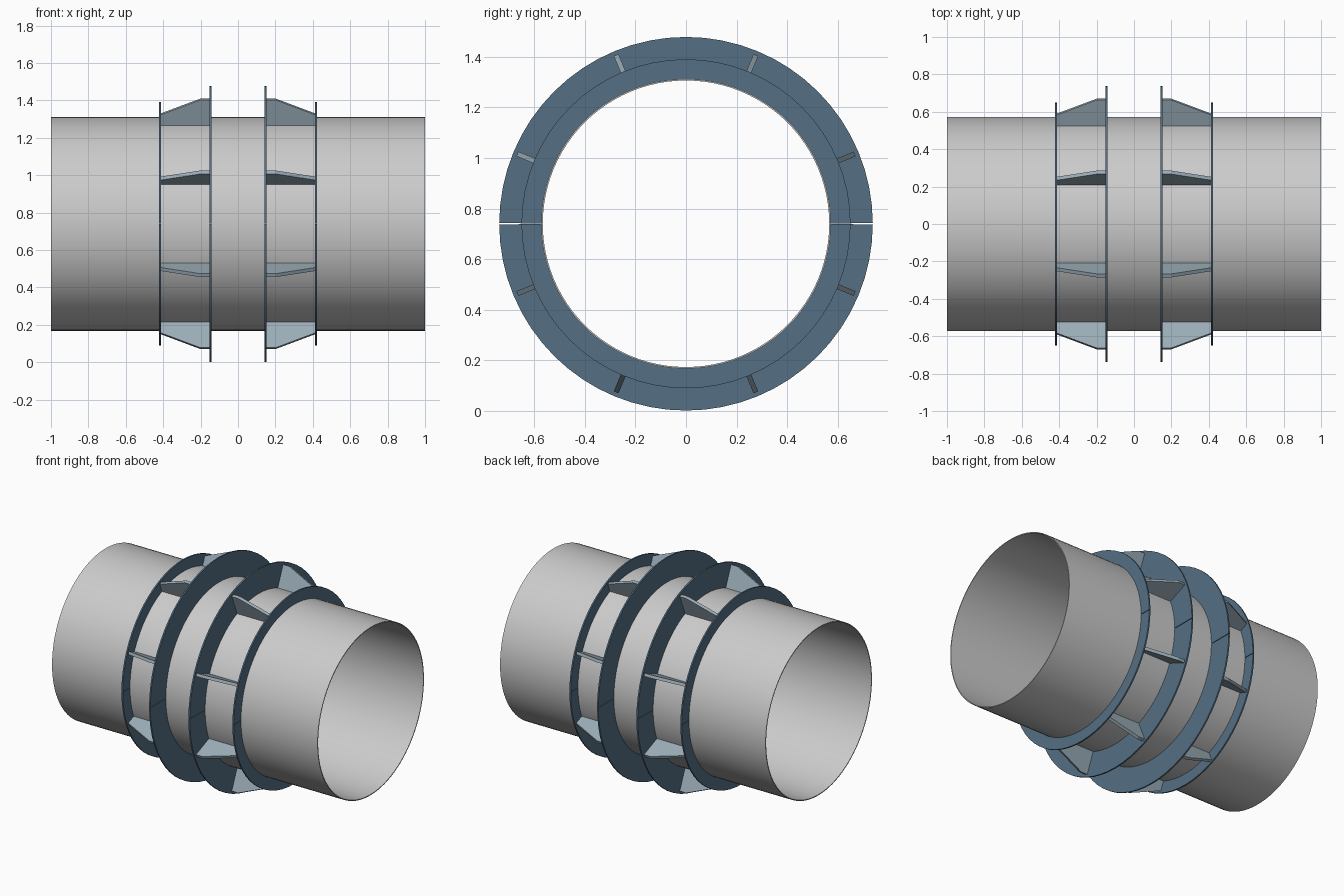
import bpy, bmesh, math
from math import sin, cos, pi

if "Cube" in bpy.data.objects:
    bpy.data.objects.remove(bpy.data.objects["Cube"])

CZ = 0.74      # axis height
R = 0.572      # pipe outer radius


def material(name, rgb):
    m = bpy.data.materials.new(name)
    m.diffuse_color = (*rgb, 1)
    m.use_nodes = True
    m.node_tree.nodes["Principled BSDF"].inputs["Base Color"].default_value = m.diffuse_color
    return m


blue = material("flange_blue", (0.09, 0.16, 0.23))
steel = material("rib_steel", (0.33, 0.42, 0.48))


def sweep(name, profile, a0, a1, steps, mat=None):
    """Sweep a closed (x, radius) profile about the x axis; full turn or capped arc."""
    full = abs(a1 - a0 - 2 * pi) < 1e-6
    bm = bmesh.new()
    rows = []
    for i in range(steps if full else steps + 1):
        a = a0 + (a1 - a0) * i / steps
        rows.append([bm.verts.new((x, r * cos(a), CZ + r * sin(a))) for x, r in profile])
    n = len(profile)
    for i in range(steps):
        p, q = rows[i], rows[(i + 1) % len(rows)]
        for j in range(n):
            k = (j + 1) % n
            bm.faces.new((p[j], p[k], q[k], q[j]))
    if not full:
        bm.faces.new(rows[0])
        bm.faces.new(rows[-1])
    return finish(name, bm, mat, smooth=True)


def finish(name, bm, mat, smooth=False):
    bmesh.ops.recalc_face_normals(bm, faces=bm.faces)
    me = bpy.data.meshes.new(name)
    bm.to_mesh(me)
    bm.free()
    ob = bpy.data.objects.new(name, me)
    bpy.context.collection.objects.link(ob)
    if mat:
        me.materials.append(mat)
    if smooth:
        bpy.ops.object.select_all(action='DESELECT')
        ob.select_set(True)
        bpy.context.view_layer.objects.active = ob
        bpy.ops.object.shade_smooth_by_angle(angle=math.radians(30))
    return ob


def rect(x0, x1, r0, r1):
    return [(x0, r0), (x1, r0), (x1, r1), (x0, r1)]


def rib(name, side, angle):
    """Tapered gusset plate standing radially on the pipe."""
    outline = [(0.153, R - 0.002), (0.413, R - 0.002), (0.413, 0.635), (0.2, 0.721), (0.153, 0.721)]
    t = 0.01
    bm = bmesh.new()
    c, s = cos(angle), sin(angle)
    loops = [[bm.verts.new((side * x, r * c - d * s, CZ + r * s + d * c)) for x, r in outline]
             for d in (-t, t)]
    for lp in loops:
        bm.faces.new(lp)
    for j in range(5):
        k = (j + 1) % 5
        bm.faces.new((loops[0][j], loops[0][k], loops[1][k], loops[1][j]))
    finish(name, bm, steel)


# Thin-walled pipe
sweep("pipe", rect(-1, 1, R - 0.006, R), 0, 2 * pi, 96)

for side, label in ((-1, "left"), (1, "right")):
    # Split flange rings: tall inner one, low outer one
    for x, radius, kind in ((0.148, 0.738, "tall"), (0.418, 0.65, "low")):
        for half, start in (("upper", 0), ("lower", pi)):
            sweep(f"{label}_{kind}_ring_{half}",
                  rect(side * x - 0.005, side * x + 0.005, R, radius),
                  start + 0.003, start + pi - 0.003, 32, blue)
    # Eight ribs between the rings
    for i in range(8):
        rib(f"{label}_rib_{i + 1}", side, pi / 8 + i * pi / 4)
